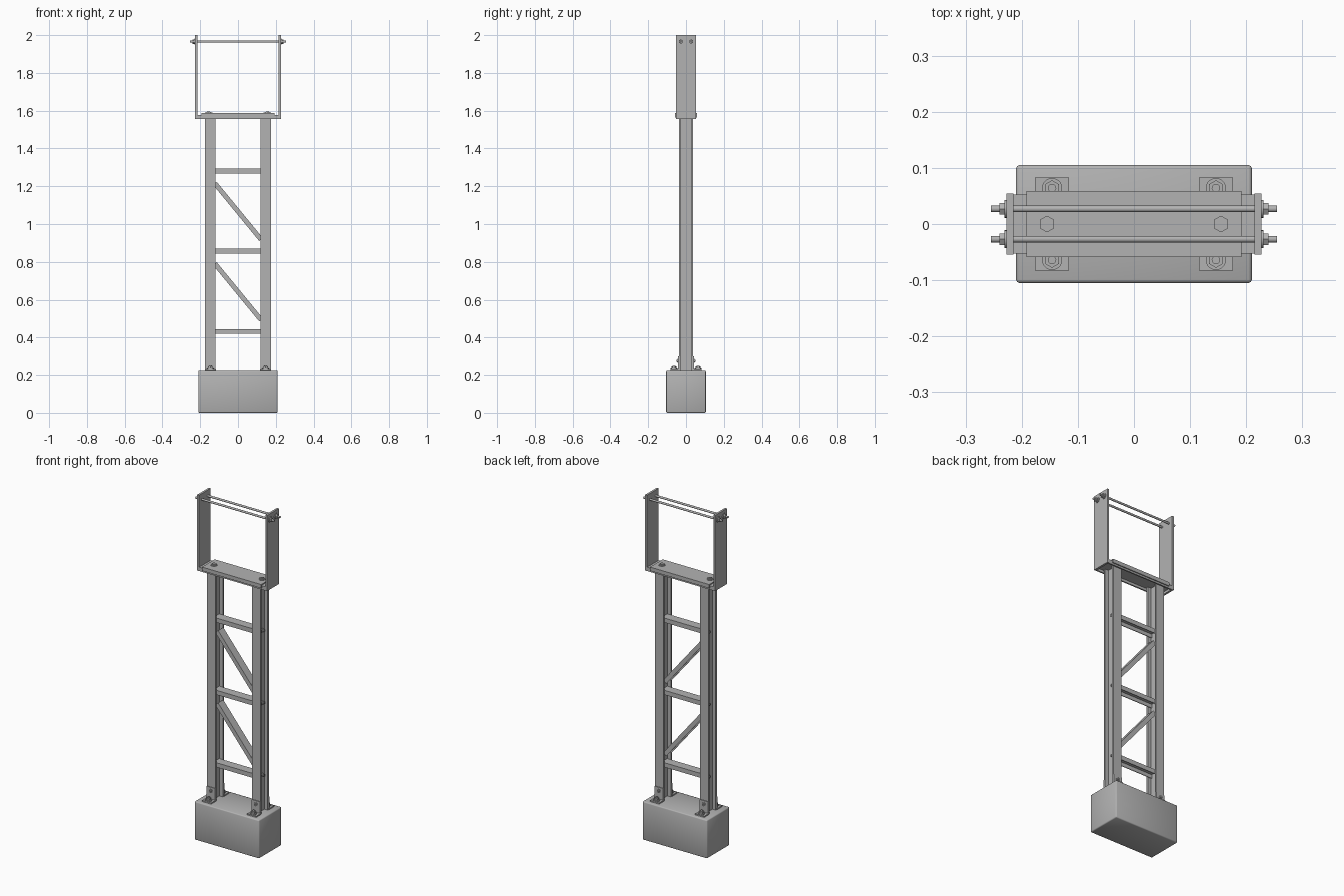
import bpy, bmesh, math
from mathutils import Vector, Matrix

cube = bpy.data.objects.get("Cube")
if cube:
    bpy.data.objects.remove(cube, do_unlink=True)

steel = bpy.data.materials.new("grey_steel")
steel.use_nodes = True
GREY = (0.45, 0.45, 0.45, 1)
steel.diffuse_color = GREY
steel.node_tree.nodes["Principled BSDF"].inputs["Base Color"].default_value = GREY


def finish(name, bm, smooth=False):
    bmesh.ops.recalc_face_normals(bm, faces=bm.faces)
    mesh = bpy.data.meshes.new(name)
    bm.to_mesh(mesh)
    bm.free()
    mesh.materials.append(steel)
    for face in mesh.polygons:
        face.use_smooth = smooth
    obj = bpy.data.objects.new(name, mesh)
    bpy.context.collection.objects.link(obj)
    return obj


def box(name, low, high, bevel=0.0, smooth=False):
    low, high = Vector(low), Vector(high)
    bm = bmesh.new()
    bmesh.ops.create_cube(bm, size=1, matrix=Matrix.Translation((low + high) / 2)
                          @ Matrix.Diagonal((*(high - low), 1)))
    if bevel:
        bmesh.ops.bevel(bm, geom=bm.edges[:], offset=bevel, segments=2,
                        profile=0.5, affect='EDGES')
    return finish(name, bm, smooth)


def sweep(name, profile, start, end, u):
    """Extrude a closed profile from start to end; u is the profile's first axis."""
    start, end, u = Vector(start), Vector(end), Vector(u)
    v = (end - start).normalized().cross(u)
    bm = bmesh.new()
    face = bm.faces.new([bm.verts.new(start + u * a + v * b) for a, b in profile])
    new = bmesh.ops.extrude_face_region(bm, geom=[face])["geom"]
    bmesh.ops.translate(bm, vec=end - start,
                        verts=[g for g in new if isinstance(g, bmesh.types.BMVert)])
    return finish(name, bm)


def cylinder(name, start, axis, length, radius, sides):
    axis = Vector(axis).normalized()
    bm = bmesh.new()
    bmesh.ops.create_cone(bm, cap_ends=True, segments=sides, radius1=radius, radius2=radius,
                          depth=length,
                          matrix=Matrix.Translation(Vector(start) + axis * length / 2)
                          @ axis.to_track_quat('Z', 'Y').to_matrix().to_4x4())
    obj = finish(name, bm)
    for face in obj.data.polygons:
        face.use_smooth = sides > 8 and len(face.vertices) == 4
    return obj


def bolt(name, start, axis, radius, height):
    """Round washer, hex nut and a stub of thread."""
    start, axis = Vector(start), Vector(axis)
    cylinder(name + "_washer", start, axis, height * 0.25, radius, 20)
    cylinder(name + "_nut", start, axis, height * 0.75, radius * 0.78, 6)
    cylinder(name + "_thread", start, axis, height, radius * 0.42, 12)


def channel(half, low, high, wall):
    """Channel section open towards its lower side."""
    return [(-half, low), (-half, high), (half, high), (half, low), (half - wall, low),
            (half - wall, high - wall), (wall - half, high - wall), (wall - half, low)]


# Footing
box("footing", (-0.21, -0.105, 0), (0.21, 0.105, 0.225), 0.006, True)

# Posts with an I section, flanges to front and back
W, D, FLANGE, WEB = 0.0275, 0.038, 0.01, 0.005
half_section = [(W, D), (W, D - FLANGE), (WEB, D - FLANGE),
                (WEB, FLANGE - D), (W, FLANGE - D), (W, -D)]
i_section = half_section + [(-a, b) for a, b in reversed(half_section)]
BRACE_Z = (0.432, 0.857, 1.281)
for side, label in ((1, "left"), (-1, "right")):
    x = side * 0.146
    sweep(f"{label}_post", i_section, (x, 0, 0.223), (x, 0, 1.572), (1, 0, 0))
    # Foot brackets, anchored to the footing and bolted to the flanges
    for way, end in ((-1, "front"), (1, "back")):
        part = f"{label}_{end}_foot"
        ys = sorted((way * 0.036, way * 0.083))
        box(part + "_plate", (x - 0.03, ys[0], 0.223), (x + 0.03, ys[1], 0.232))
        ys = sorted((way * 0.036, way * 0.042))
        box(part + "_upright", (x - 0.0275, ys[0], 0.225), (x + 0.0275, ys[1], 0.3))
        bolt(part + "_anchor", (x, way * 0.064, 0.232), (0, 0, 1), 0.018, 0.02)
        bolt(part + "_bolt", (x, way * 0.042, 0.278), (0, way, 0), 0.011, 0.009)
    # Bolts through the web at each cross brace
    for z in BRACE_Z:
        bolt(f"{label}_brace_bolt", (x + side * WEB, 0.01, z), (side, 0, 0), 0.012, 0.014)

# Cross braces and diagonals
for z in BRACE_Z:
    sweep("cross_brace", channel(0.026, -0.013, 0.013, 0.004),
          (-0.14, 0, z), (0.14, 0, z), (0, 1, 0))
for top, bottom in ((1.215, 0.918), (0.79, 0.493)):
    sweep("diagonal_brace", channel(0.024, -0.0125, 0.0125, 0.004),
          (-0.122, 0, top), (0.122, 0, bottom), (0, 1, 0))

# Cradle: base channel, liner and side plates
sweep("cradle_base", channel(0.053, 1.555, 1.578, 0.008),
      (-0.224, 0, 0), (0.224, 0, 0), (0, 1, 0))
sweep("cradle_liner", channel(0.059, 1.565, 1.587, 0.006),
      (-0.192, 0, 0), (0.192, 0, 0), (0, 1, 0))
for side, label in ((1, "left"), (-1, "right")):
    xs = sorted((side * 0.215, side * 0.227))
    box(f"{label}_cradle_plate", (xs[0], -0.054, 1.556), (xs[1], 0.054, 2.0))
    bolt(f"{label}_cradle_bolt", (side * 0.155, 0, 1.587), (0, 0, 1), 0.019, 0.009)

# Tie rods with end nuts
for y in (-0.027, 0.027):
    cylinder("tie_rod", (-0.255, y, 1.966), (1, 0, 0), 0.51, 0.006, 12)
    for side in (-1, 1):
        cylinder("tie_rod_washer", (side * 0.227, y, 1.966), (side, 0, 0), 0.004, 0.016, 20)
        cylinder("tie_rod_nut", (side * 0.231, y, 1.966), (side, 0, 0), 0.009, 0.012, 6)
